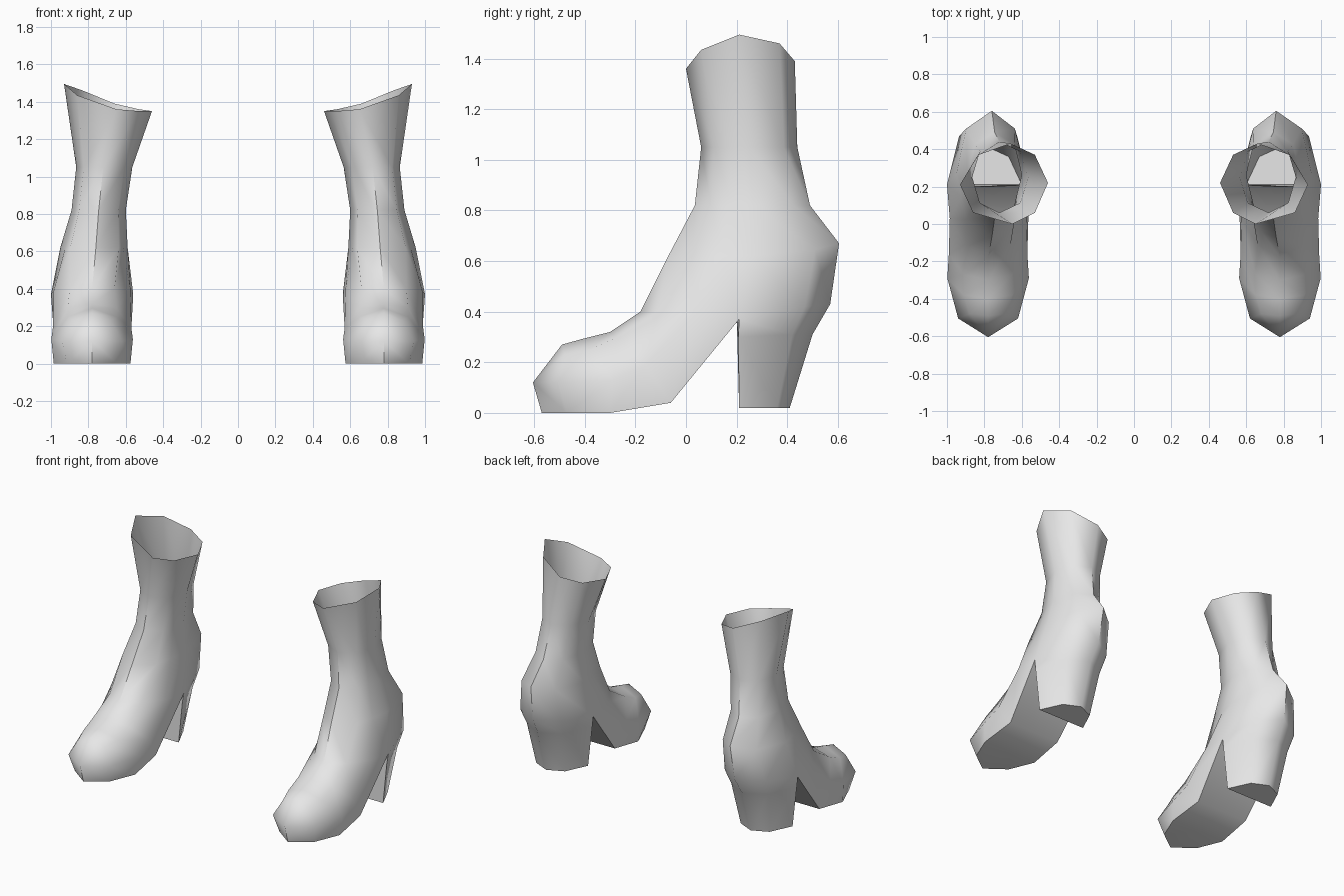
import bpy, bmesh, math

if "Cube" in bpy.data.objects:
    bpy.data.objects.remove(bpy.data.objects["Cube"])

CX = 0.78  # centre line of the foot


def mid(a, b):
    return tuple((p + q) / 2 for p, q in zip(a, b))


def widen(pts):
    """Turn an 8 point ring (front, counter-clockwise) into 10 points."""
    f, fo, o, bo, b, bi, i, fi = pts
    return [f, fo, mid(fo, o), o, bo, b, bi, i, mid(i, fi), fi]


def oval(xi, xo, yf, yb, zf, zm, zb, xc):
    """Ring of the shaft; xi/xo inner and outer side, heights at front, side, back."""
    ym, k = (yf + yb) / 2, 0.72
    ho, hi = (xo - xc) * k, (xi - xc) * k
    yff, ybb = ym + (yf - ym) * k, ym + (yb - ym) * k
    zff, zbb = (zf + zm) / 2, (zb + zm) / 2
    return widen([(xc, yf, zf), (xc + ho, yff, zff), (xo, ym, zm), (xc + ho, ybb, zbb),
                  (xc, yb, zb), (xc + hi, ybb, zbb), (xi, ym, zm), (xc + hi, yff, zff)])


def flip(p):
    return (2 * CX - p[0], p[1], p[2])


def closed(half):
    """Mirror a half section (first and last point on the centre line)."""
    return half + [flip(p) for p in reversed(half[1:-1])]


# Slanted rim of the shaft
RIM = widen([(0.65, 0.0, 1.36), (0.86, 0.06, 1.435), (0.93, 0.21, 1.495), (0.83, 0.37, 1.46),
             (0.66, 0.43, 1.39), (0.53, 0.37, 1.36), (0.46, 0.22, 1.35), (0.53, 0.06, 1.35)])
# Shaft and ankle, down to the level where heel and foot part
SHAFT = [
    RIM,
    oval(0.565, 0.865, 0.06, 0.44, 1.05, 1.05, 1.05, 0.72),
    oval(0.60, 0.89, 0.035, 0.49, 0.82, 0.82, 0.82, 0.745),
    oval(0.59, 0.95, -0.07, 0.605, 0.62, 0.62, 0.67, 0.76),
    closed([(CX, -0.18, 0.40), (0.90, -0.11, 0.40), (0.985, 0.03, 0.39), (1.0, 0.21, 0.37),
            (0.935, 0.47, 0.42), (CX - 0.01, 0.57, 0.43)]),
]
BREAST = (CX, 0.20, 0.37)
# Foot sections: top, shoulder, side, sole edge, sole centre
FOOT = [
    [(CX, -0.30, 0.32), (0.91, -0.27, 0.30), (0.99, -0.16, 0.19), (0.975, -0.06, 0.04), (CX, -0.06, 0.04)],
    [(CX, -0.40, 0.295), (0.91, -0.38, 0.25), (0.998, -0.29, 0.13), (0.985, -0.30, 0.0), (CX, -0.30, 0.0)],
    [(CX, -0.49, 0.27), (0.88, -0.48, 0.23), (0.94, -0.505, 0.12), (0.915, -0.47, 0.0), (CX, -0.57, 0.0)],
]
NOSE = (CX, -0.605, 0.12)
# Heel sections: breast centre, breast edge, back corner, back
HEEL = [
    [(CX, 0.203, 0.29), (0.99, 0.207, 0.30), (0.92, 0.42, 0.31), (CX, 0.50, 0.31)],
    [(CX, 0.21, 0.02), (0.96, 0.21, 0.02), (0.89, 0.36, 0.02), (CX, 0.41, 0.02)],
]


def boot(name, sign, mat):
    bm = bmesh.new()

    def add(pts):
        return [bm.verts.new((sign * x, y, z)) for x, y, z in pts]

    def bridge(a, b):
        for i in range(len(a)):
            j = (i + 1) % len(a)
            if a[i] is a[j]:
                continue
            bm.faces.new((a[i], a[j], b[j], b[i]))

    # shaft
    rings = [add(r) for r in SHAFT]
    for a, b in zip(rings, rings[1:]):
        bridge(a, b)
    split = rings[-1]
    breast = add([BREAST])[0]
    # foot and toe
    prev = split[0:4] + [breast] + split[7:10]
    for half in FOOT:
        ring = add(closed(half))
        bridge(prev, ring)
        prev = ring
    nose = add([NOSE])[0]
    for i in range(len(prev)):
        bm.faces.new((prev[i], prev[(i + 1) % len(prev)], nose))
    # heel
    prev = [breast] + split[3:8]
    for half in HEEL:
        ring = add(closed(half))
        bridge(prev, ring)
        prev = ring
    bm.faces.new(prev)

    bmesh.ops.recalc_face_normals(bm, faces=bm.faces)
    # make sure the normals point out of the boot
    bm.faces.ensure_lookup_table()
    bm.normal_update()
    low = min(bm.faces, key=lambda f: f.calc_center_median().z)
    if low.normal.z > 0:
        bmesh.ops.reverse_faces(bm, faces=bm.faces)
    mesh = bpy.data.meshes.new(name)
    bm.to_mesh(mesh)
    bm.free()
    mesh.materials.append(mat)
    ob = bpy.data.objects.new(name, mesh)
    bpy.context.collection.objects.link(ob)
    bpy.ops.object.select_all(action='DESELECT')
    ob.select_set(True)
    bpy.context.view_layer.objects.active = ob
    bpy.ops.object.shade_smooth_by_angle(angle=math.radians(55))


grey = bpy.data.materials.new("light_grey")
grey.diffuse_color = (0.8, 0.8, 0.8, 1)
grey.use_nodes = True
grey.node_tree.nodes["Principled BSDF"].inputs["Base Color"].default_value = grey.diffuse_color
boot("right_boot", 1, grey)
boot("left_boot", -1, grey)
